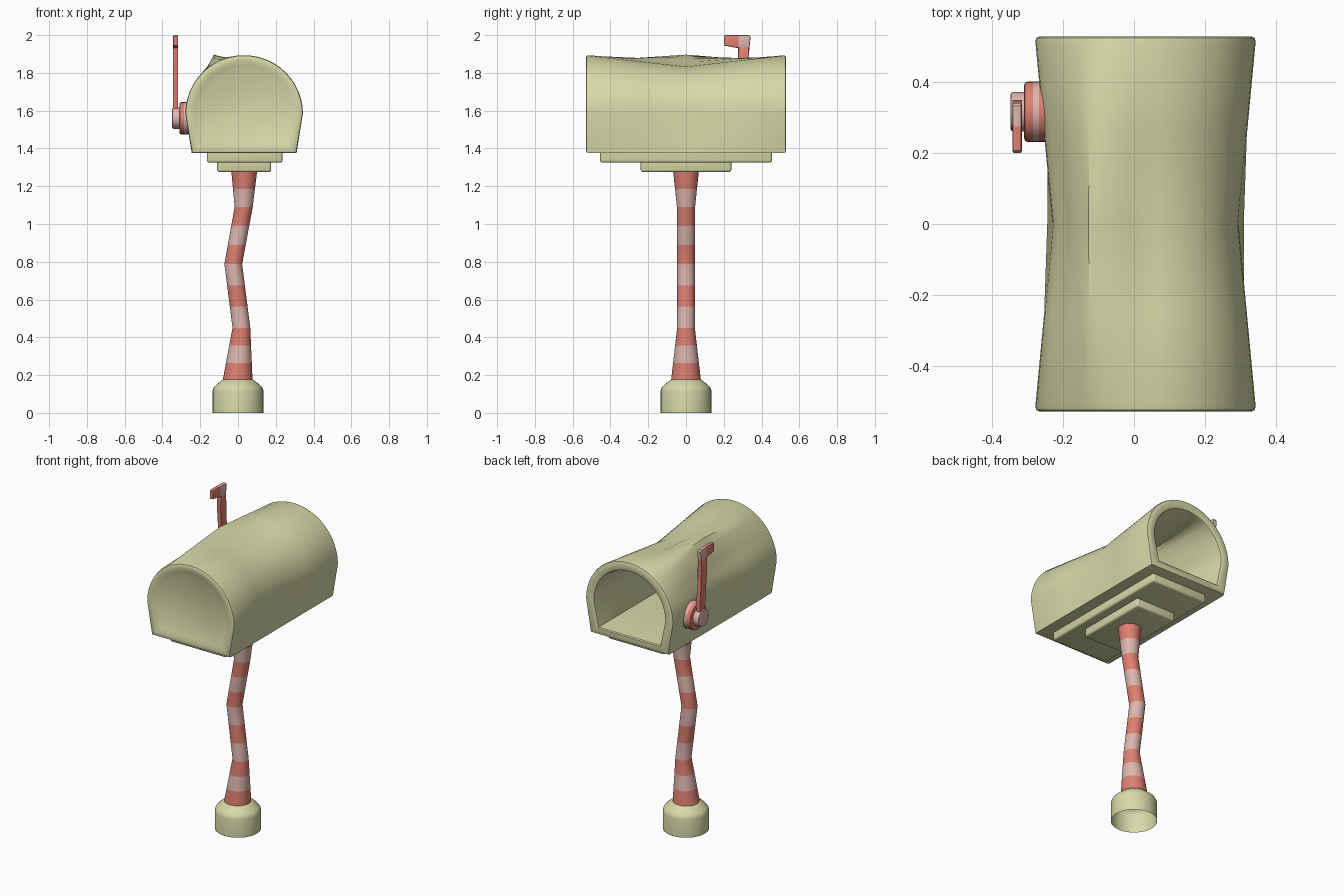
import bpy, bmesh, math
from mathutils import Matrix

if "Cube" in bpy.data.objects:
    bpy.data.objects.remove(bpy.data.objects["Cube"])


def material(name, rgb):
    m = bpy.data.materials.new(name)
    m.diffuse_color = (*rgb, 1)
    m.use_nodes = True
    m.node_tree.nodes["Principled BSDF"].inputs["Base Color"].default_value = m.diffuse_color
    return m


KHAKI = material("pale_khaki", (0.68, 0.69, 0.39))
RED = material("coral_red", (0.73, 0.215, 0.162))
PINK = material("pale_pink", (0.73, 0.468, 0.43))


def finish(name, bm, mats, angle=35):
    bmesh.ops.recalc_face_normals(bm, faces=bm.faces[:])
    me = bpy.data.meshes.new(name)
    bm.to_mesh(me)
    bm.free()
    for m in mats:
        me.materials.append(m)
    me.shade_smooth()
    me.set_sharp_from_angle(angle=math.radians(angle))
    ob = bpy.data.objects.new(name, me)
    bpy.context.collection.objects.link(ob)
    return ob


def loft(rings, cap_start=True, cap_end=True, stripe=None):
    """Skin a list of equal-length point rings; stripe(i) gives the material of band i."""
    bm = bmesh.new()
    vr = [[bm.verts.new(p) for p in r] for r in rings]
    n = len(vr[0])
    for i in range(len(vr) - 1):
        for j in range(n):
            k = (j + 1) % n
            f = bm.faces.new((vr[i][j], vr[i][k], vr[i + 1][k], vr[i + 1][j]))
            f.material_index = stripe(i) if stripe else 0
    if cap_start:
        bm.faces.new(vr[0]).material_index = stripe(0) if stripe else 0
    if cap_end:
        bm.faces.new(vr[-1]).material_index = stripe(len(vr) - 2) if stripe else 0
    return bm


def circle(cx, z, r, n=32):
    return [(cx + r * math.cos(2 * math.pi * i / n), r * math.sin(2 * math.pi * i / n), z)
            for i in range(n)]


# Box: arched section, pinched in the middle with a crumpled ridge on the left
CX = 0.0325


def section(y, inset):
    t = min(1, abs(y) / 0.53)
    rx, rz = 0.2625 + 0.05 * t - inset, 0.25 + 0.06 * t - inset
    pts = []
    for i in range(25):
        deg = 7.5 * i
        a = math.radians(deg)
        b = max(0, 1 - abs(deg - 120) / 30) * (1 - t)
        pts.append((CX + rx * math.cos(a) - 0.03 * b, y, 1.585 + rz * math.sin(a) + 0.095 * b))
    zb, wb = 1.375 + inset * 0.8, 0.2775 - inset
    return pts + [(CX - wb, y, zb), (CX + wb, y, zb)]


steps = [(-0.517, 0.07), (-0.524, 0.055), (-0.529, 0.03), (-0.53, 0.015), (-0.526, 0.004),
         (-0.515, 0), (-0.25, 0), (0, 0), (0.25, 0), (0.515, 0),
         (0.526, 0.004), (0.53, 0.015), (0.53, 0.05), (0.525, 0.058), (0.515, 0.06),
         (0.25, 0.06), (0, 0.06), (-0.25, 0.06), (-0.46, 0.06)]
finish("mailbox_body", loft([section(y, s) for y, s in steps]), [KHAKI])


# Stepped mounting plates under the box
def plate(name, cx, sx, sy, z0, z1):
    bm = bmesh.new()
    bmesh.ops.create_cube(bm, size=1, matrix=Matrix.Translation((cx, 0, (z0 + z1) / 2))
                          @ Matrix.Diagonal((sx, sy, z1 - z0, 1)))
    edges = [e for e in bm.edges if max(v.co.z for v in e.verts) < z1 - 0.001
             or abs(e.verts[0].co.z - e.verts[1].co.z) > 0.01]
    bmesh.ops.bevel(bm, geom=edges, offset=0.012, segments=3, profile=0.5, affect='EDGES')
    finish(name, bm, [KHAKI])


plate("upper_plate", 0.035, 0.40, 0.91, 1.325, 1.38)
plate("lower_plate", 0.0325, 0.285, 0.48, 1.275, 1.33)

# Crooked striped post: kinks as (z, centre x, radius, bands below it)
kinks = [(0.172, -0.002, 0.079, 0), (0.45, 0.018, 0.047, 3), (0.788, -0.025, 0.047, 3),
         (1.09, 0.03, 0.048, 3), (1.278, 0.033, 0.068, 2)]
rings = [circle(kinks[0][1], kinks[0][0], kinks[0][2])]
for a, b in zip(kinks, kinks[1:]):
    for s in range(1, b[3] + 1):
        z, x, r = (a[i] + (b[i] - a[i]) * s / b[3] for i in range(3))
        rings.append(circle(x, z, r))
finish("post", loft(rings, stripe=lambda i: i % 2), [RED, PINK], 20)

# Base cup, open underneath
base = [(0, 0.135), (0.115, 0.135), (0.13, 0.131), (0.142, 0.122), (0.17, 0.09), (0.177, 0.078)]
finish("base_cup", loft([circle(0, z, r) for z, r in base], cap_start=False), [KHAKI])


# Flag hub discs, turned about the x axis
def hub(name, profile, mats, stripe=None):
    rings = [[(x, 0.317 + r * math.cos(math.pi * i / 16), 1.56 + r * math.sin(math.pi * i / 16))
              for i in range(32)] for x, r in profile]
    finish(name, loft(rings, stripe=stripe), mats)


hub("flag_hub", [(-0.22, 0.085), (-0.268, 0.085), (-0.285, 0.085), (-0.302, 0.085),
                 (-0.308, 0.082), (-0.31, 0.076)], [RED, PINK], lambda i: int(i == 1))
hub("flag_pivot", [(-0.305, 0.056), (-0.341, 0.056), (-0.347, 0.053), (-0.349, 0.047)], [PINK])


# Flag arm and pennant: outlines in y,z extruded along x
def slab(name, outline, x0, x1, mat):
    bm = loft([[(x, y, z) for y, z in outline] for x in (x0, x1)])
    rim = [e for e in bm.edges if abs(e.verts[0].co.x - e.verts[1].co.x) < 1e-5]
    bmesh.ops.bevel(bm, geom=rim, offset=0.006, segments=2, profile=0.5, affect='EDGES')
    finish(name, bm, [mat])


slab("flag_arm", [(0.295, 1.54), (0.345, 1.54), (0.35, 1.64), (0.338, 1.76), (0.328, 1.87),
                  (0.337, 1.94), (0.275, 1.94), (0.275, 1.87), (0.285, 1.76), (0.295, 1.64)],
     -0.343, -0.317, RED)
slab("flag_corner", [(0.275, 1.93), (0.336, 1.93), (0.342, 1.99), (0.333, 2.0), (0.275, 2.0)],
     -0.343, -0.317, PINK)
slab("flag_pennant", [(0.20, 1.945), (0.28, 1.93), (0.28, 2.0), (0.207, 2.0), (0.20, 1.993)],
     -0.343, -0.317, RED)
